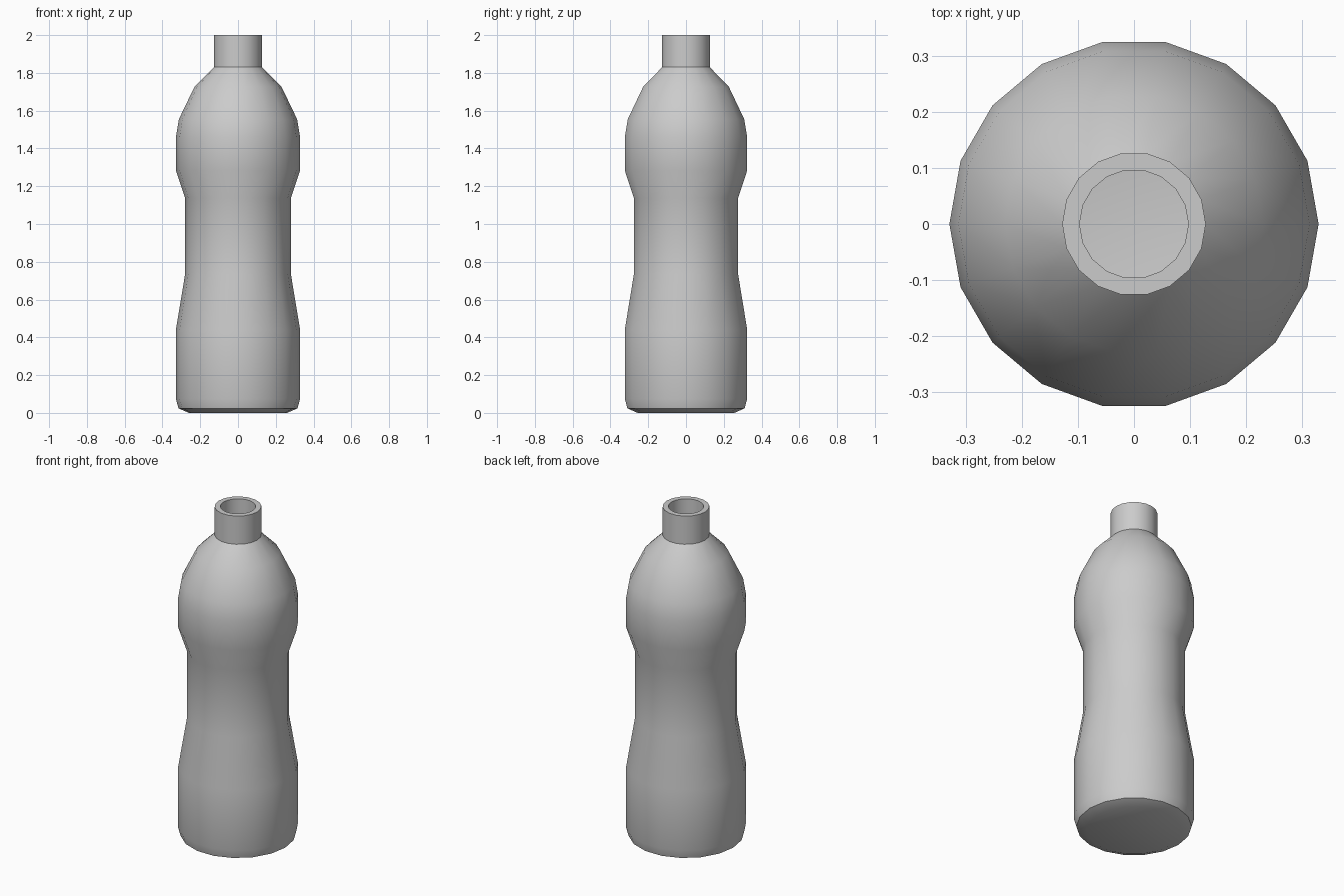
import bpy, bmesh, math

if "Cube" in bpy.data.objects:
    bpy.data.objects.remove(bpy.data.objects["Cube"])

SIDES = 18


def lathe(name, profile, close_bottom=False):
    """Revolve (radius, z) points around z, optionally capping the first ring."""
    bm = bmesh.new()
    rings = []
    for r, z in profile:
        rings.append([bm.verts.new((r * math.cos(a), r * math.sin(a), z))
                      for a in (2 * math.pi * i / SIDES for i in range(SIDES))])
    for low, high in zip(rings, rings[1:]):
        for i in range(SIDES):
            j = (i + 1) % SIDES
            bm.faces.new((low[i], low[j], high[j], high[i]))
    if close_bottom:
        bm.faces.new(rings[0][::-1])
    mesh = bpy.data.meshes.new(name)
    bm.to_mesh(mesh)
    bm.free()
    obj = bpy.data.objects.new(name, mesh)
    bpy.context.collection.objects.link(obj)
    bpy.ops.object.select_all(action='DESELECT')
    obj.select_set(True)
    bpy.context.view_layer.objects.active = obj
    bpy.ops.object.shade_smooth_by_angle(angle=math.radians(32))
    return obj


# Body: rounded foot, pinched waist and domed shoulder
lathe("bottle_body", [
    (0.26, 0.0), (0.315, 0.024), (0.329, 0.075), (0.329, 0.44),
    (0.28, 0.735), (0.28, 1.137), (0.329, 1.284), (0.329, 1.46),
    (0.313, 1.555), (0.23, 1.727), (0.128, 1.83),
], close_bottom=True)

# Neck: outer wall, flat rim and inner wall
lathe("bottle_neck", [(0.128, 1.83), (0.128, 2.0), (0.097, 2.0), (0.097, 1.83)])
